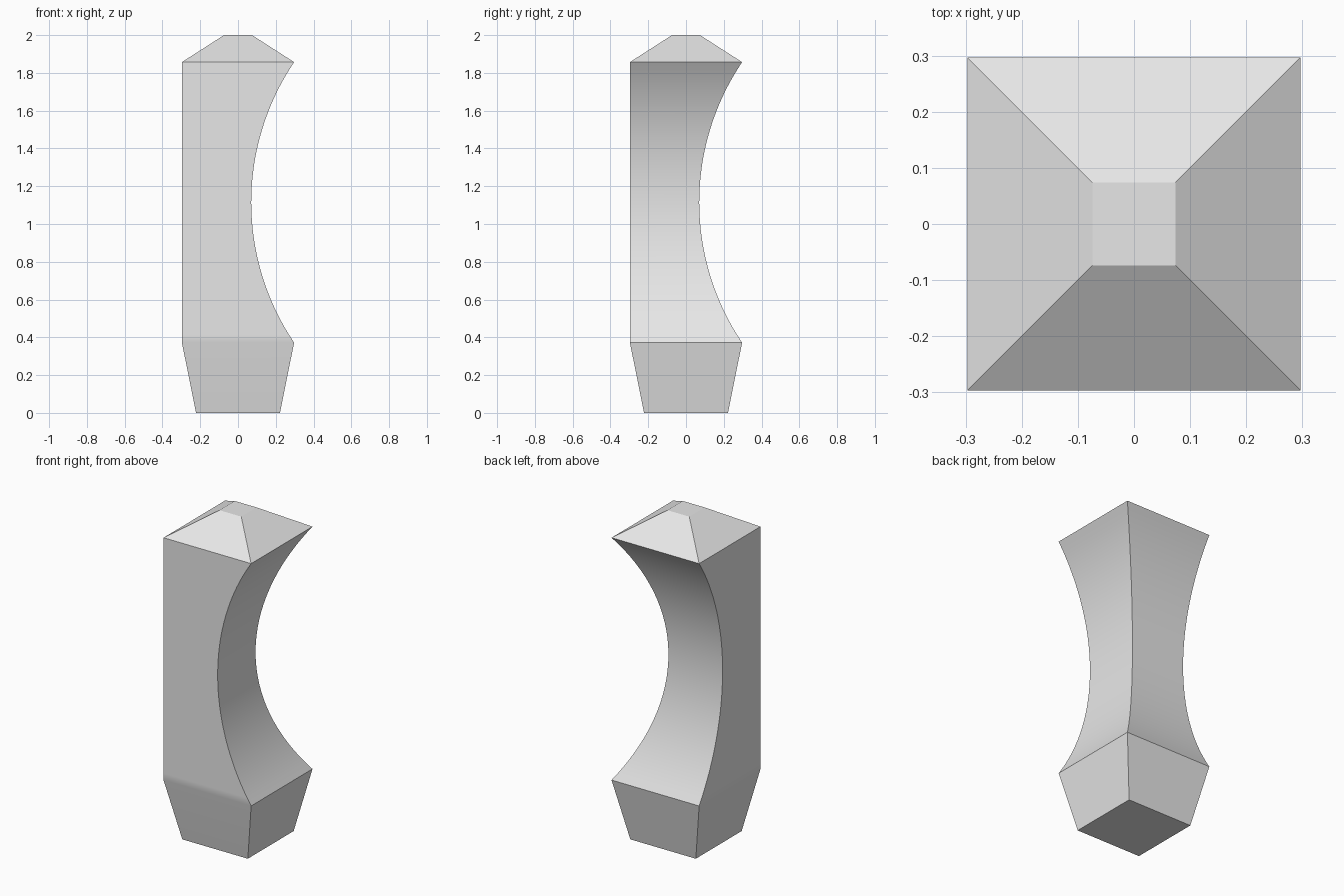
import bpy, bmesh, math

cube = bpy.data.objects.get("Cube")
if cube:
    bpy.data.objects.remove(cube, do_unlink=True)

# Plain grey material
grey = bpy.data.materials.new("light_grey")
grey.use_nodes = True
colour = (0.8, 0.8, 0.8, 1)
grey.diffuse_color = colour
grey.node_tree.nodes["Principled BSDF"].inputs["Base Color"].default_value = colour

FOOT, HALF, TIP = 0.222, 0.297, 0.074    # half widths: foot, shoulders, cap top
LOW, HIGH, WAIST = 0.372, 1.857, 0.07    # shoulder heights and narrowest reach
STEPS = 32

# Circular arc hollowing the left and back sides
middle, chord = (LOW + HIGH) / 2, (HIGH - LOW) / 2
sag = HALF - WAIST
radius = (chord ** 2 + sag ** 2) / (2 * sag)
sweep = math.asin(chord / radius)

# Square sections from foot to cap: (near side, far side, height)
sections = [(-FOOT, FOOT, 0)]
for i in range(STEPS + 1):
    a = sweep * (2 * i / STEPS - 1)
    reach = WAIST + radius * (1 - math.cos(a))
    sections.append((-HALF, reach, middle + radius * math.sin(a)))
sections.append((-TIP, TIP, 2))

# Skin the sections into one closed post
bm = bmesh.new()
rings = [[bm.verts.new((x, y, z)) for x, y in ((n, n), (f, n), (f, f), (n, f))]
         for n, f, z in sections]
for low, high in zip(rings, rings[1:]):
    for i in range(4):
        j = (i + 1) % 4
        bm.faces.new((low[i], low[j], high[j], high[i]))
bm.faces.new(rings[0][::-1])
bm.faces.new(rings[-1])

mesh = bpy.data.meshes.new("hollowed_post")
bm.to_mesh(mesh)
bm.free()
mesh.materials.append(grey)
post = bpy.data.objects.new("hollowed_post", mesh)
bpy.context.collection.objects.link(post)

# Smooth hollows with crisp corners
bpy.ops.object.select_all(action="DESELECT")
post.select_set(True)
bpy.context.view_layer.objects.active = post
bpy.ops.object.shade_smooth_by_angle(angle=math.radians(30))
weighted = post.modifiers.new("weighted_normals", "WEIGHTED_NORMAL")
weighted.keep_sharp = True
